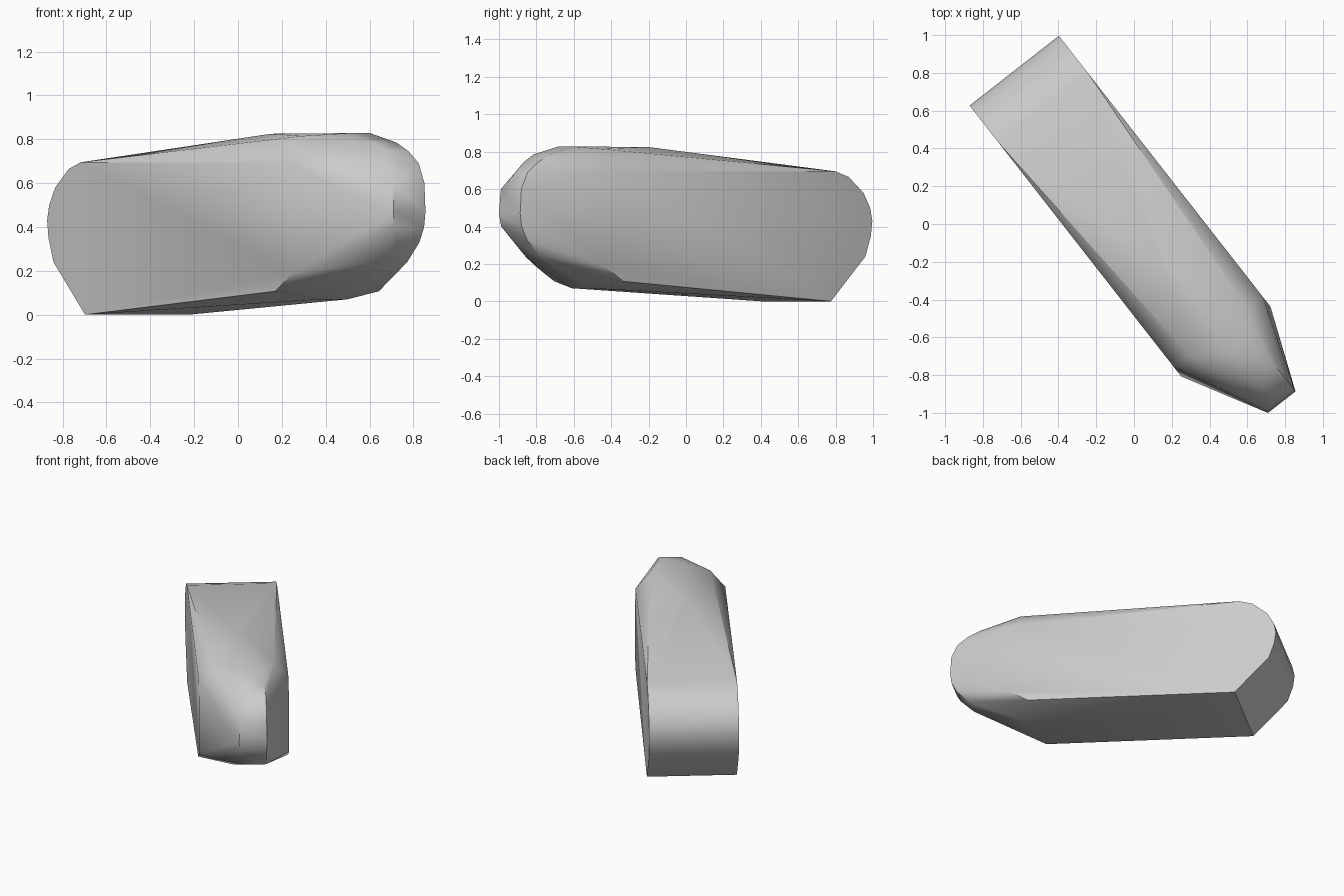
import bpy, bmesh, math
from mathutils import Matrix

cube = bpy.data.objects.get("Cube")
if cube:
    bpy.data.objects.remove(cube)

grey = bpy.data.materials.new("plain_grey")
grey.use_nodes = True
colour = (0.6, 0.6, 0.6, 1)
grey.diffuse_color = colour
grey.node_tree.nodes["Principled BSDF"].inputs["Base Color"].default_value = colour

# Points are (length, side, height); the nose is at positive length
HALF = 0.3

# Flat sides: rounded back and the shoulders before the nose
side_outline = [(-0.78, 0.695), (-0.87, 0.665), (-0.97, 0.58), (-1.015, 0.5),
                (-1.03, 0.43), (-1.02, 0.35), (-0.983, 0.24), (-0.749, 0),
                (0.66, 0.107), (0.79, 0.19), (0.725, 0.695)]
points = [(u, s, z) for u, z in side_outline for s in (-HALF, HALF)]

# Bevelled top edges, crowned top and belly
for u, s, z in [(0.73, 0.2, 0.815), (0.27, 0.02, 0.825), (0.715, 0.075, 0.07)]:
    points += [(u, -s, z), (u, s, z)]

# Narrow rounded nose: length, right edge, left edge, height
nose = [(0.85, -0.02, 0.1, 0.828), (1.02, -0.02, 0.12, 0.785),
        (1.10, 0.0, 0.128, 0.745), (1.175, 0.03, 0.128, 0.69),
        (1.217, -0.05, 0.128, 0.6), (1.225, -0.057, 0.128, 0.47),
        (1.215, -0.05, 0.128, 0.4), (1.18, 0.0, 0.128, 0.33),
        (1.09, 0.0, 0.128, 0.24)]
for u, right, left, z in nose:
    points += [(u, right, z), (u, left, z)]

# Wrap the sections in one closed shell
bm = bmesh.new()
for p in points:
    bm.verts.new(p)
hull = bmesh.ops.convex_hull(bm, input=bm.verts[:])
loose = {g for g in hull["geom_interior"] + hull["geom_unused"]
         if isinstance(g, bmesh.types.BMVert)}
bmesh.ops.delete(bm, geom=list(loose), context='VERTS')
bmesh.ops.dissolve_limit(bm, angle_limit=math.radians(1),
                         verts=bm.verts[:], edges=bm.edges[:])
bmesh.ops.recalc_face_normals(bm, faces=bm.faces[:])

# Turn the body to its diagonal heading
bm.transform(Matrix.Rotation(math.radians(-52), 4, 'Z'))
mesh = bpy.data.meshes.new("body")
bm.to_mesh(mesh)
bm.free()
mesh.materials.append(grey)
body = bpy.data.objects.new("body", mesh)
bpy.context.collection.objects.link(body)

bpy.ops.object.select_all(action='DESELECT')
body.select_set(True)
bpy.context.view_layer.objects.active = body
bpy.ops.object.shade_smooth_by_angle(angle=math.radians(35))
